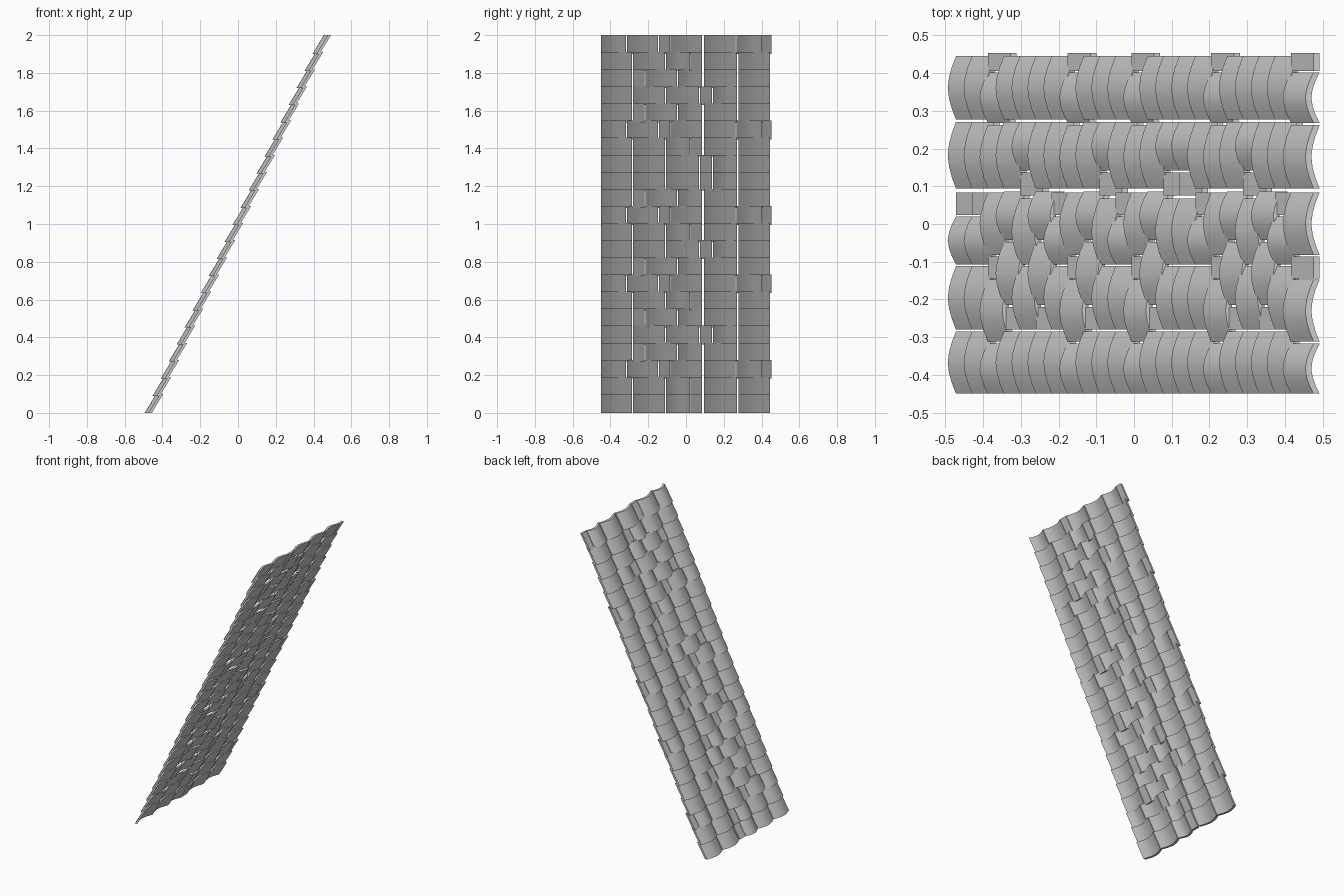
import bpy, bmesh, math

if "Cube" in bpy.data.objects:
    bpy.data.objects.remove(bpy.data.objects["Cube"])

ROWS = 22
PITCH_X, PITCH_Z = 0.0423, 0.0905   # step from one course to the next
RUN, RISE = 0.060, 0.0995           # slope of a single tile
THICK, BULGE = 0.016, 0.022
SEG = 6

# Course layouts: (y start, y end) of each tile; narrow ones are flat fillers
EDGE_L, EDGE_R = (-0.45, -0.285), (0.277, 0.445)
LAYOUT = {
    "A": [EDGE_L, (-0.28, -0.112), (-0.107, 0.02), (0.024, 0.084), (0.094, 0.271), EDGE_R],
    "B": [EDGE_L, (-0.28, -0.112), (-0.107, 0.068), (0.075, 0.137), (0.142, 0.271), EDGE_R],
    "C": [EDGE_L, (-0.28, -0.22), (-0.215, -0.048), (-0.043, 0.086), (0.094, 0.271), EDGE_R],
    "S": [(-0.45, -0.317), (-0.312, -0.147), (-0.144, -0.086), (-0.082, 0.084),
          (0.094, 0.262), (0.268, 0.402), (0.406, 0.453)],
}
ORDER = "AASCBCASCBASCBBASCBCAS"


def add_tile(bm, x, z, y0, y1):
    """One roof tile: an arched strip, leaning back, with level ends."""
    flat = (y1 - y0) < 0.08
    n = 1 if flat else SEG
    rings = []
    for i in range(n + 1):
        t = 2 * i / n - 1
        b = 0 if flat else BULGE * (1 - abs(t) ** 1.7)
        y = y0 + (y1 - y0) * i / n
        rings.append([bm.verts.new(p) for p in (
            (x - b, y, z), (x - b + THICK, y, z),
            (x - b + THICK + RUN, y, z + RISE), (x - b + RUN, y, z + RISE))])
    for a, c in zip(rings, rings[1:]):
        for k in range(4):
            j = (k + 1) % 4
            bm.faces.new((a[k], a[j], c[j], c[k]))
    bm.faces.new(rings[0][::-1])
    bm.faces.new(rings[-1])


# Tile courses from eaves to ridge
for r in range(ROWS):
    bm = bmesh.new()
    for y0, y1 in LAYOUT[ORDER[r]]:
        add_tile(bm, -0.472 + r * PITCH_X, r * PITCH_Z, y0, y1)
    bmesh.ops.recalc_face_normals(bm, faces=bm.faces)
    mesh = bpy.data.meshes.new(f"tile_course_{r + 1:02d}")
    bm.to_mesh(mesh)
    bm.free()
    obj = bpy.data.objects.new(mesh.name, mesh)
    bpy.context.collection.objects.link(obj)
    bpy.ops.object.select_all(action='DESELECT')
    obj.select_set(True)
    bpy.context.view_layer.objects.active = obj
    bpy.ops.object.shade_smooth_by_angle(angle=math.radians(30))
